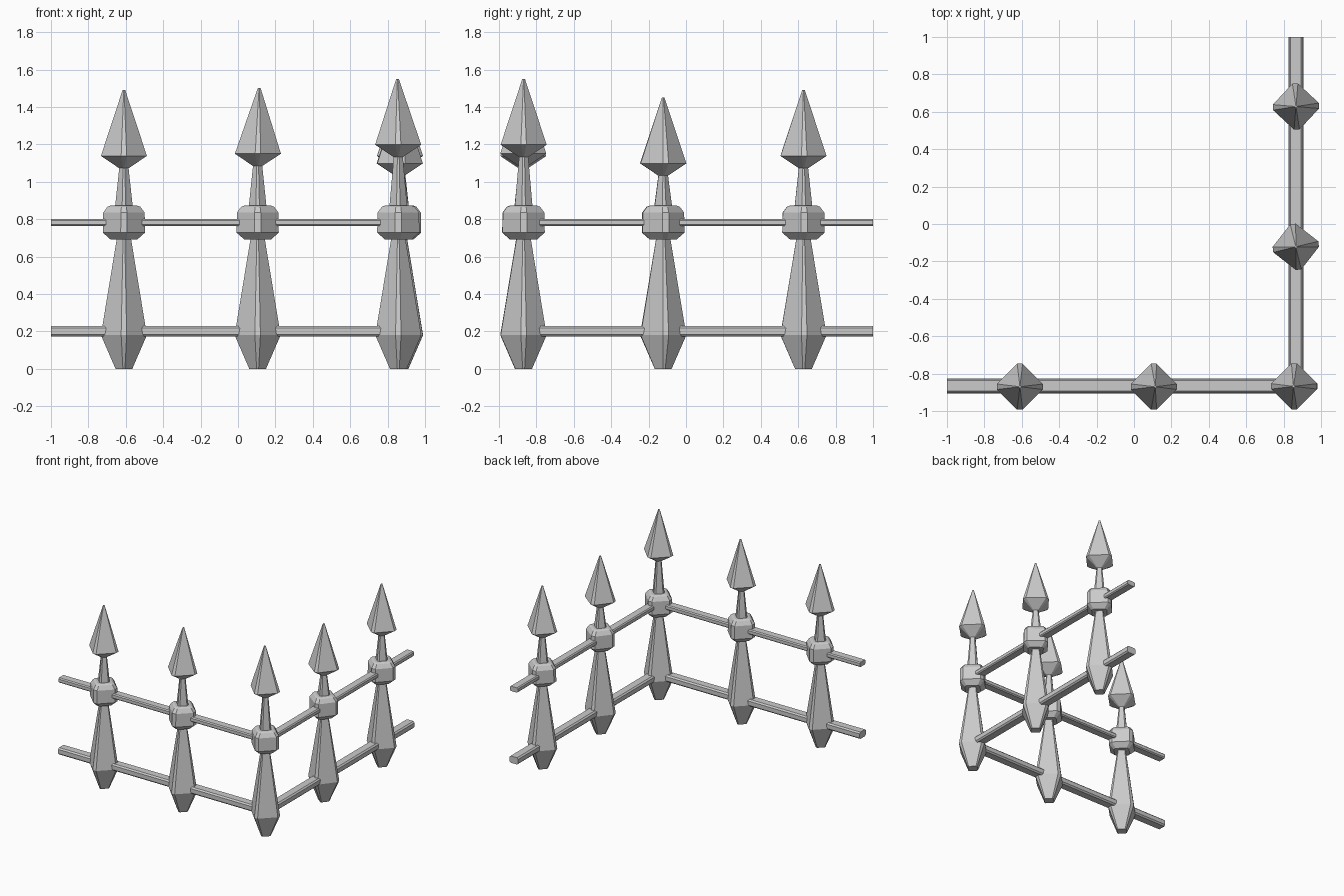
import bpy, bmesh
from math import cos, sin, radians

if "Cube" in bpy.data.objects:
    bpy.data.objects.remove(bpy.data.objects["Cube"])


def make(name, rings):
    """Skin a closed solid through a list of equal-length point rings."""
    bm = bmesh.new()
    loops = [[bm.verts.new(p) for p in ring] for ring in rings]
    n = len(loops[0])
    for a, b in zip(loops, loops[1:]):
        for i in range(n):
            j = (i + 1) % n
            bm.faces.new((a[i], a[j], b[j], b[i]))
    bm.faces.new(loops[0][::-1])
    bm.faces.new(loops[-1])
    bmesh.ops.recalc_face_normals(bm, faces=bm.faces)
    me = bpy.data.meshes.new(name)
    bm.to_mesh(me)
    bm.free()
    ob = bpy.data.objects.new(name, me)
    bpy.context.collection.objects.link(ob)
    return ob


def diamond(r, z, c, spin, x, y):
    """Diamond cross-section with blunt corners."""
    pts = []
    for k in range(4):
        a = radians(90 * k + spin)
        for s in (-c, c):
            pts.append((x + r * cos(a) - s * sin(a), y + r * sin(a) + s * cos(a), z))
    return pts


def turned(name, profile, x, y, spin=0, blunt=0.12, lean=0):
    z0 = profile[0][1]
    return make(name, [diamond(r, z, r * blunt, spin, x + lean * (z - z0), y)
                       for r, z in profile])


def rail(name, axis, start, end, offset, z, hw, hh, ch):
    """Chamfered bar running along x or y."""
    sec = [(-hw, -hh + ch), (-hw + ch, -hh), (hw - ch, -hh), (hw, -hh + ch),
           (hw, hh - ch), (hw - ch, hh), (-hw + ch, hh), (-hw, hh - ch)]
    rings = []
    for t in (start, end):
        rings.append([(t, offset + u, z + v) if axis == 'x' else (offset + u, t, z + v)
                      for u, v in sec])
    make(name, rings)


# x, y, head lift, head spin, head lean
posts = [(-0.61, -0.87, 0.0, 0, 0.0),
         (0.105, -0.87, 0.012, 0, 0.02),
         (0.857, -0.868, 0.06, 0, -0.01),
         (0.865, -0.122, -0.04, 7, 0.0),
         (0.866, 0.628, 0.0, 2, 0.0)]

for i, (x, y, dz, spin, lean) in enumerate(posts, 1):
    # tapered lower shaft
    turned(f"post_shaft_{i}", [(0.045, 0), (0.123, 0.18), (0.034, 0.72)], x, y, spin)
    # bevelled block
    turned(f"post_block_{i}", [(0.07, 0.69), (0.113, 0.728), (0.111, 0.835),
                               (0.088, 0.866), (0.07, 0.873)], x, y, spin, 0.15)
    # thin neck
    turned(f"post_neck_{i}", [(0.048, 0.86), (0.022, 1.10 + dz)], x, y, spin, 0.2)
    # spear head
    turned(f"spear_head_{i}", [(0.022, 1.07 + dz), (0.123, 1.138 + dz),
                               (0.007, 1.49 + dz)], x, y, spin, 0.12, lean)

# lower and upper rails on both sides of the corner
for label, z, hw, hh, ch in (("lower", 0.2, 0.04, 0.028, 0.011),
                             ("upper", 0.782, 0.036, 0.02, 0.008)):
    rail(f"{label}_rail_front", 'x', -1, 0.865, -0.866, z, hw, hh, ch)
    rail(f"{label}_rail_side", 'y', -0.866, 1, 0.865, z, hw, hh, ch)
